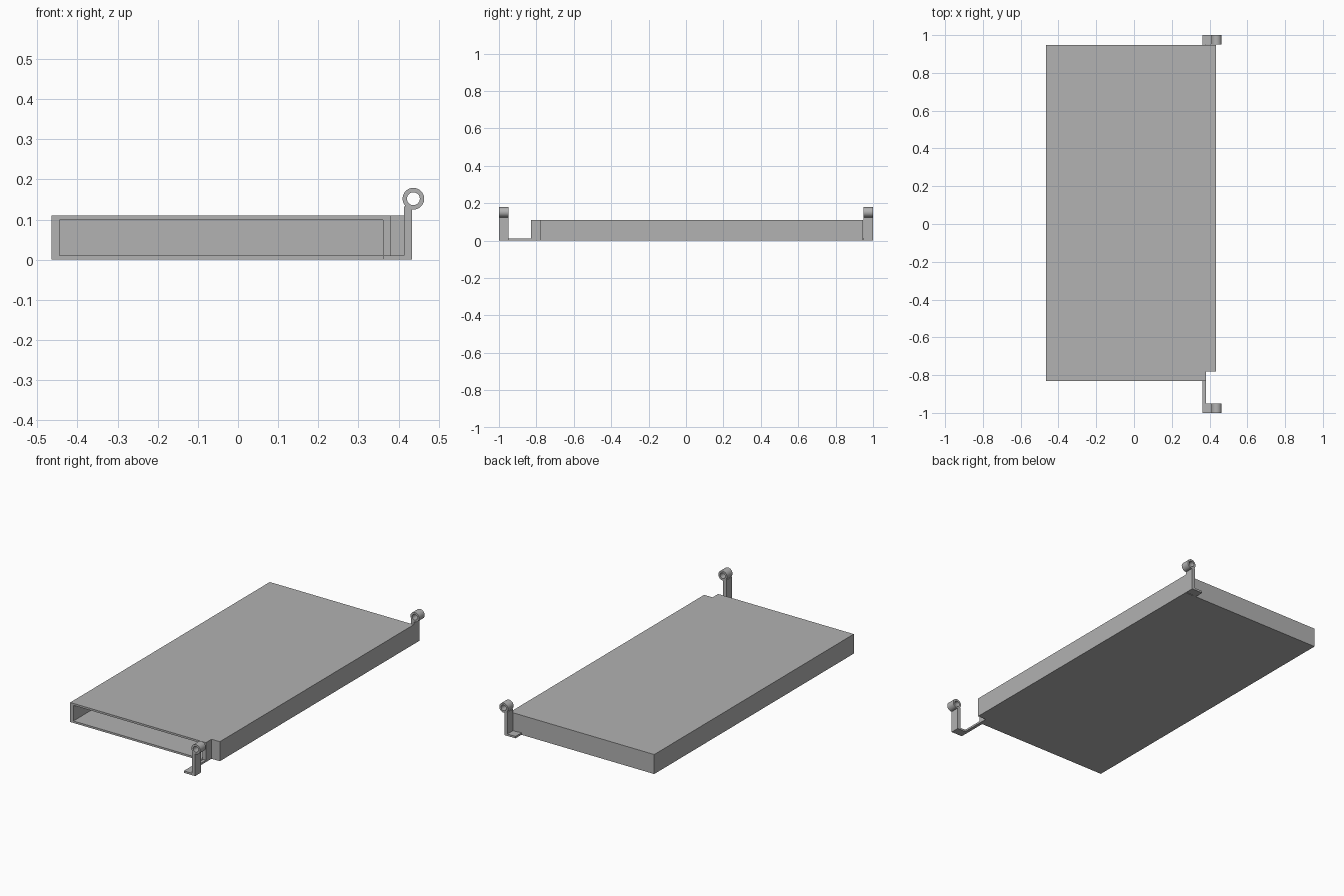
import bpy, bmesh, math

old = bpy.data.objects.get("Cube")
if old:
    bpy.data.objects.remove(old, do_unlink=True)

grey = bpy.data.materials.new("plain grey")
grey.use_nodes = True
GREY = (0.445, 0.445, 0.445, 1)
grey.diffuse_color = GREY
grey.node_tree.nodes["Principled BSDF"].inputs["Base Color"].default_value = GREY


def finish(name, bm):
    bmesh.ops.recalc_face_normals(bm, faces=bm.faces)
    mesh = bpy.data.meshes.new(name)
    bm.to_mesh(mesh)
    bm.free()
    mesh.materials.append(grey)
    obj = bpy.data.objects.new(name, mesh)
    bpy.context.collection.objects.link(obj)
    return obj


def prism(name, outline, direction):
    """Extrude a closed outline of 3D points along a direction."""
    bm = bmesh.new()
    face = bm.faces.new([bm.verts.new(p) for p in outline])
    grown = bmesh.ops.extrude_face_region(bm, geom=[face])["geom"]
    verts = [v for v in grown if isinstance(v, bmesh.types.BMVert)]
    bmesh.ops.translate(bm, vec=direction, verts=verts)
    return finish(name, bm)


def select_only(obj):
    bpy.ops.object.select_all(action='DESELECT')
    obj.select_set(True)
    bpy.context.view_layer.objects.active = obj


# Main dimensions
LEFT, NOTCH_X, RIGHT = -0.465, 0.381, 0.433
FRONT, NOTCH_Y, BACK = -0.83, -0.78, 0.947
HEIGHT, SKIN, WALL = 0.11, 0.011, 0.02
RING_X, RING_Z, RING_OUT, RING_IN = 0.437, 0.152, 0.027, 0.016
FOOT_X, PLATE_X = 0.363, 0.413


def notched_plan(inset, front, z):
    return [(LEFT + inset, front, z), (NOTCH_X - inset, front, z),
            (NOTCH_X - inset, NOTCH_Y + inset, z), (RIGHT - inset, NOTCH_Y + inset, z),
            (RIGHT - inset, BACK - inset, z), (LEFT + inset, BACK - inset, z)]


# Hollow case, open at the front, with a notched corner
case = prism("case", notched_plan(0, FRONT, 0), (0, 0, HEIGHT))
cutter = prism("cavity_cutter", notched_plan(WALL, FRONT - 0.1, SKIN), (0, 0, HEIGHT - 2 * SKIN))
cutter.hide_render = True
cut = case.modifiers.new("cavity", 'BOOLEAN')
cut.operation, cut.solver, cut.object = 'DIFFERENCE', 'EXACT', cutter
select_only(case)
bpy.ops.object.modifier_apply(modifier=cut.name)
bpy.data.objects.remove(cutter, do_unlink=True)


def hinge_ring(name, y0, y1, sides=40):
    """Tube running along y."""
    bm = bmesh.new()
    loops = []
    for radius, y in ((RING_OUT, y0), (RING_OUT, y1), (RING_IN, y1), (RING_IN, y0)):
        loops.append([bm.verts.new((RING_X + radius * math.cos(math.tau * i / sides), y,
                                    RING_Z + radius * math.sin(math.tau * i / sides)))
                      for i in range(sides)])
    for a, b in zip(loops, loops[1:] + loops[:1]):
        for i in range(sides):
            j = (i + 1) % sides
            bm.faces.new((a[i], a[j], b[j], b[i]))
    ring = finish(name, bm)
    select_only(ring)
    bpy.ops.object.shade_smooth_by_angle(angle=math.radians(30))


# Hinge brackets: an L-shaped plate carrying a ring, tied to the case by a strip
for side, y0, y1, strip_y0, strip_y1 in (("front", -1, -0.95, -0.95, FRONT),
                                         ("back", 0.95, 1, BACK, 0.95)):
    top = RING_Z - 0.019
    profile = [(FOOT_X, 0), (RIGHT, 0), (RIGHT, top), (PLATE_X, top),
               (PLATE_X, SKIN), (FOOT_X, SKIN)]
    prism(side + "_bracket", [(x, y0, z) for x, z in profile], (0, y1 - y0, 0))
    hinge_ring(side + "_hinge_ring", y0, y1)
    prism(side + "_strip", [(FOOT_X, strip_y0, 0), (NOTCH_X, strip_y0, 0),
                            (NOTCH_X, strip_y0, SKIN), (FOOT_X, strip_y0, SKIN)],
          (0, strip_y1 - strip_y0, 0))
